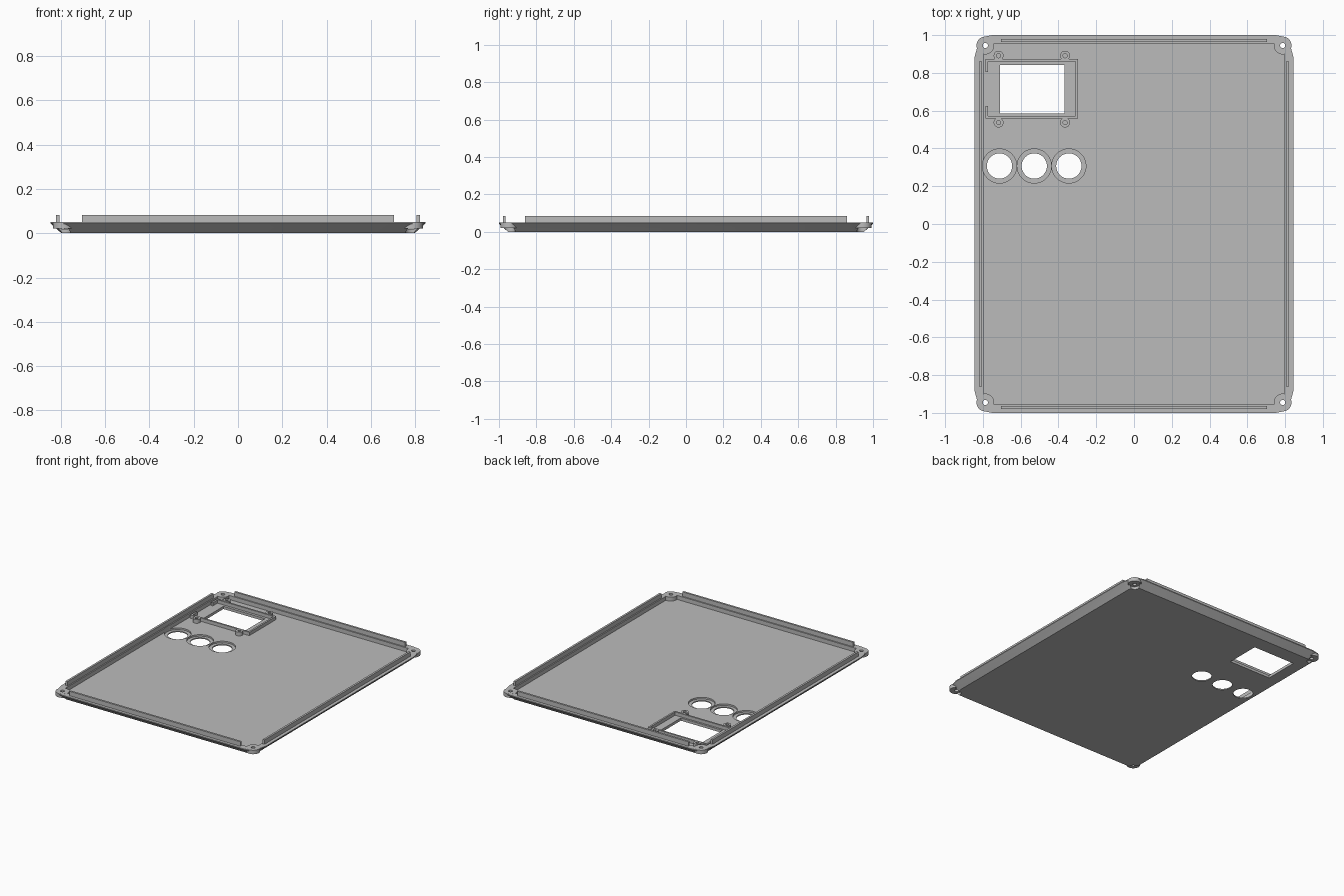
import bpy, bmesh, math

cube = bpy.data.objects.get("Cube")
if cube:
    bpy.data.objects.remove(cube, do_unlink=True)

grey = bpy.data.materials.new("light grey plastic")
grey.use_nodes = True
colour = (0.5, 0.5, 0.5, 1)
grey.diffuse_color = colour
grey.node_tree.nodes["Principled BSDF"].inputs["Base Color"].default_value = colour

FLOOR, RIM, LIP = 0.02, 0.05, 0.083


def finish(name, bm):
    bmesh.ops.recalc_face_normals(bm, faces=bm.faces)
    mesh = bpy.data.meshes.new(name)
    bm.to_mesh(mesh)
    bm.free()
    mesh.materials.append(grey)
    obj = bpy.data.objects.new(name, mesh)
    bpy.context.collection.objects.link(obj)
    return obj


def box(name, x0, x1, y0, y1, z0, z1):
    bm = bmesh.new()
    bmesh.ops.create_cube(bm, size=1)
    for v in bm.verts:
        v.co = ((x0 + x1) / 2 + v.co.x * (x1 - x0),
                (y0 + y1) / 2 + v.co.y * (y1 - y0),
                (z0 + z1) / 2 + v.co.z * (z1 - z0))
    return finish(name, bm)


def loft(name, rings, closed=False):
    """Skin rings of points; join last to first, or cap both ends."""
    bm = bmesh.new()
    loops = [[bm.verts.new(p) for p in ring] for ring in rings]
    pairs = list(zip(loops, loops[1:]))
    if closed:
        pairs.append((loops[-1], loops[0]))
    else:
        bm.faces.new(loops[0])
        bm.faces.new(loops[-1])
    for a, b in pairs:
        for i in range(len(a)):
            j = (i + 1) % len(a)
            bm.faces.new((a[i], a[j], b[j], b[i]))
    return finish(name, bm)


def circle(x, y, z, r, n=40):
    steps = [2 * math.pi * i / n for i in range(n)]
    return [(x + r * math.cos(a), y + r * math.sin(a), z) for a in steps]


def cylinder(name, x, y, r, z0, z1):
    return loft(name, [circle(x, y, z0, r), circle(x, y, z1, r)])


def tube(name, x, y, r, hole, z0, z1):
    rings = [(r, z0), (r, z1), (hole, z1), (hole, z0)]
    obj = loft(name, [circle(x, y, z, s) for s, z in rings], closed=True)
    smooth(obj)


def smooth(obj):
    bpy.ops.object.select_all(action="DESELECT")
    obj.select_set(True)
    bpy.context.view_layer.objects.active = obj
    bpy.ops.object.shade_smooth_by_angle(angle=math.radians(30))


def cut(obj, cutter):
    mod = obj.modifiers.new("cut", "BOOLEAN")
    mod.operation, mod.solver, mod.object = "DIFFERENCE", "EXACT", cutter
    cutter.hide_render = True
    bpy.context.view_layer.objects.active = obj
    bpy.ops.object.modifier_apply(modifier=mod.name)
    bpy.data.objects.remove(cutter, do_unlink=True)


def outline(hx, hy, z, k):
    """Rectangle with eased corners of relative size k."""
    corner = [(0, .12), (.02, .045), (.045, .01), (.095, 0)]
    quarter = [(hx - k * a, hy - k * b) for a, b in corner]
    pts = []
    for sx, sy in ((1, 1), (-1, 1), (-1, -1), (1, -1)):
        part = [(sx * x, sy * y, z) for x, y in quarter]
        pts += part if sx * sy > 0 else part[::-1]
    return pts


# Tray shell: sloping outer wall, flat rim, sunken floor
shell = loft("panel_shell", [
    outline(.797, .952, 0, .5), outline(.845, 1, .043, 1),
    outline(.845, 1, RIM, 1), outline(.797, .955, RIM, .3),
    outline(.797, .955, FLOOR, .3)])

# Screen window and stepped button holes
cut(shell, box("window_cutter", -.71, -.367, .585, .842, -.1, .1))
for x in (-.712, -.528, -.345):
    cut(shell, cylinder("recess_cutter", x, .307, .0905, .008, .1))
    cut(shell, cylinder("hole_cutter", x, .307, .067, -.1, .1))

# Corner screw bosses over open recesses in the underside
for sx in (-1, 1):
    for sy in (-1, 1):
        x, y = sx * .787, sy * .945
        cut(shell, cylinder("screw_cutter", x, y, .032, -.1, .022))
        cut(shell, cylinder("shaft_cutter", x, y, .0135, -.1, .1))
        tube("corner_boss", x, y, .047, .0135, .021, RIM + .0005)
smooth(shell)

# Raised locating lips on the rim
for s in (-1, 1):
    a, b = sorted((s * .806, s * .821))
    box("side_lip", a, b, -.86, .86, FLOOR + .02, LIP)
    a, b = sorted((s * .964, s * .979))
    box("end_lip", -.705, .705, a, b, FLOOR + .02, LIP)

# Screen frame, open in the middle of its left-hand end
T, X0, X1, Y0, Y1 = .013, -.785, -.297, .558, .874
TOP = .045
low = FLOOR - .002
box("screen_frame_back", X0, X1, Y1 - T, Y1, low, TOP)
box("screen_frame_front", X0, X1, Y0, Y0 + T, low, TOP)
box("screen_frame_end", X1 - T, X1, Y0 + T, Y1 - T, low, TOP)
box("screen_frame_stub_back", X0, X0 + T, .805, Y1 - T, low, TOP)
box("screen_frame_stub_front", X0, X0 + T, Y0 + T, .625, low, TOP)

# Screen mounting posts
for x in (-.717, -.365):
    for y in (.891, .537):
        tube("screen_post", x, y, .026, .011, low, TOP + .003)
